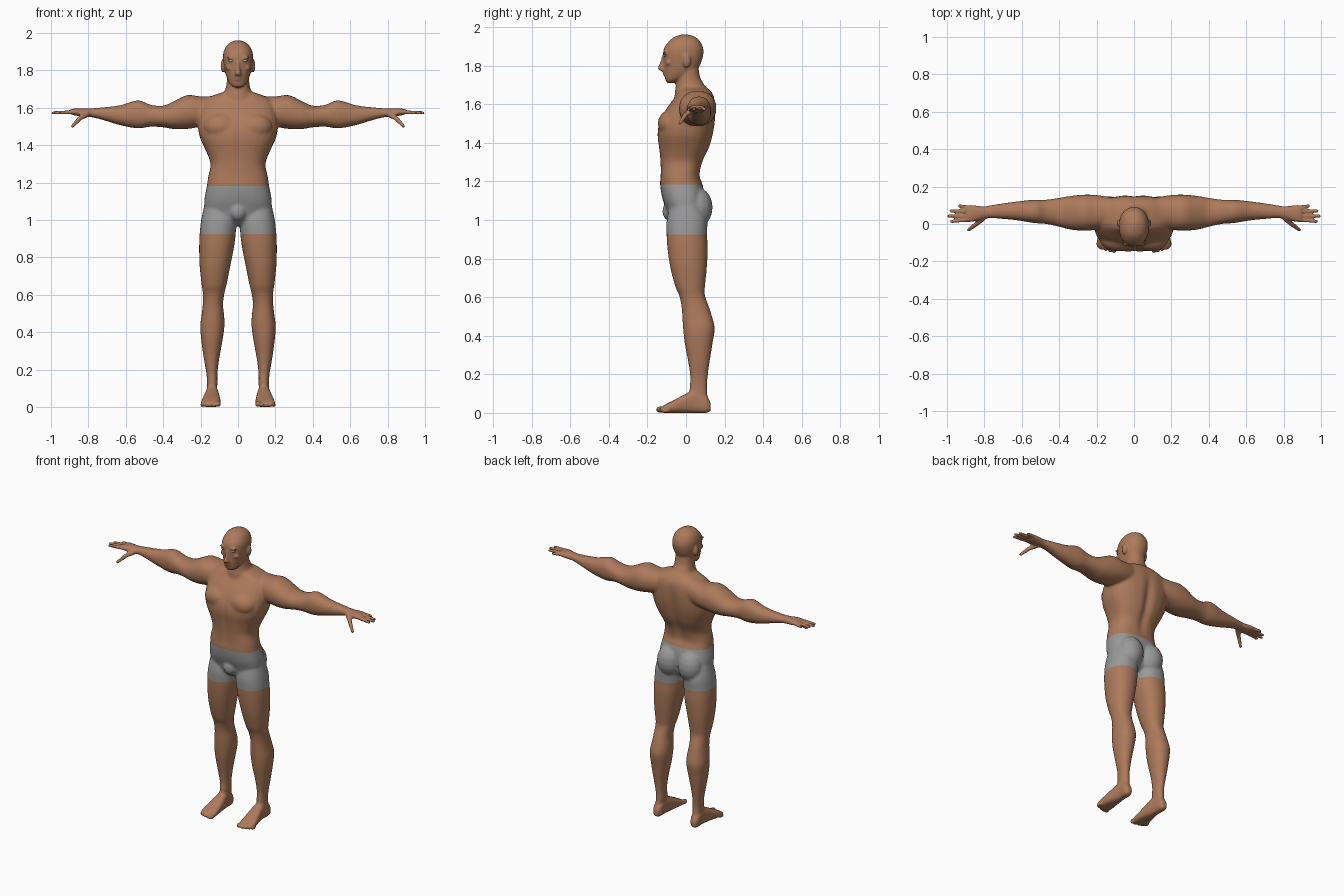
import bpy, bmesh, math
from mathutils import Vector

if "Cube" in bpy.data.objects:
    bpy.data.objects.remove(bpy.data.objects["Cube"])


def material(name, rgb):
    m = bpy.data.materials.new(name)
    m.diffuse_color = (*rgb, 1)
    m.use_nodes = True
    m.node_tree.nodes["Principled BSDF"].inputs["Base Color"].default_value = m.diffuse_color
    return m


skin = material("skin", (0.42, 0.195, 0.105))
cloth = material("grey cloth", (0.32, 0.32, 0.32))
eye_grey = material("eye grey", (0.36, 0.40, 0.40))


def smooth_rows(rows, steps=3):
    """Catmull-Rom interpolation between cross-sections."""
    out, n = [], len(rows)
    for i in range(n - 1):
        p = [rows[max(i - 1, 0)], rows[i], rows[i + 1], rows[min(i + 2, n - 1)]]
        for k in range(steps):
            t = k / steps
            out.append([0.5 * (2 * b + (c - a) * t + (2 * a - 5 * b + 4 * c - d) * t * t
                               + (3 * b - a - 3 * c + d) * t ** 3) for a, b, c, d in zip(*p)])
    return out + [list(rows[-1])]


def skin_rings(bm, rings):
    """Bridge rings of points into a closed shell."""
    rings = [[bm.verts.new(p) for p in ring] for ring in rings]
    n = len(rings[0])
    for a, b in zip(rings, rings[1:]):
        for k in range(n):
            j = (k + 1) % n
            bm.faces.new((a[k], a[j], b[j], b[k]))
    bm.faces.new(rings[0][::-1])
    bm.faces.new(rings[-1])


def loft(bm, rows, axis, side=1, n=2.2, segs=28):
    """Rows are (position, u min, u max, v min, v max) along the axis."""
    rings = []
    for pos, u0, u1, v0, v1 in smooth_rows(rows):
        ring = []
        for k in range(segs):
            a = 2 * math.pi * k / segs
            c, s = math.cos(a), math.sin(a)
            u = (u0 + u1) / 2 + (u1 - u0) / 2 * math.copysign(abs(c) ** (2 / n), c)
            v = (v0 + v1) / 2 + (v1 - v0) / 2 * math.copysign(abs(s) ** (2 / n), s)
            x, y, z = {"x": (pos, u, v), "y": (u, pos, v), "z": (u, v, pos)}[axis]
            ring.append((side * x, y, z))
        rings.append(ring)
    skin_rings(bm, rings)


def ball(bm, center, radii, segs=16, rows=9):
    rings = []
    for i in range(rows):
        a = math.pi * (0.04 + 0.92 * i / (rows - 1))
        rings.append([(center[0] + radii[0] * math.sin(a) * math.cos(b),
                       center[1] + radii[1] * math.sin(a) * math.sin(b),
                       center[2] - radii[2] * math.cos(a))
                      for b in (2 * math.pi * k / segs for k in range(segs))])
    skin_rings(bm, rings)


def digit(bm, start, end, r0, r1, side, segs=10):
    """Tapered finger with rounded ends."""
    a = Vector((side * start[0], *start[1:]))
    b = Vector((side * end[0], *end[1:]))
    d = (b - a).normalized()
    u = d.cross(Vector((0, 0, 1))).normalized()
    w = d.cross(u)
    rings = []
    for p, off, r in ((a, -.9 * r0, .4 * r0), (a, -.5 * r0, .85 * r0), (a, 0, r0),
                      (b, 0, r1), (b, .5 * r1, .85 * r1), (b, .9 * r1, .4 * r1)):
        rings.append([p + d * off + r * (u * math.cos(t) + w * math.sin(t))
                      for t in (2 * math.pi * k / segs for k in range(segs))])
    skin_rings(bm, rings)


def make_object(name, bm, mats):
    bmesh.ops.recalc_face_normals(bm, faces=bm.faces)
    me = bpy.data.meshes.new(name)
    bm.to_mesh(me)
    bm.free()
    for m in mats:
        me.materials.append(m)
    ob = bpy.data.objects.new(name, me)
    bpy.context.collection.objects.link(ob)
    return ob


bm = bmesh.new()

# Torso
torso = [(0.97, .07, -.05, .05), (1.0, .13, -.085, .08), (1.05, .175, -.10, .09),
         (1.11, .18, -.122, .098), (1.18, .167, -.134, .087), (1.23, .16, -.132, .072),
         (1.30, .147, -.133, .087), (1.37, .172, -.140, .12), (1.43, .20, -.148, .138),
         (1.48, .212, -.145, .148), (1.53, .215, -.128, .153), (1.58, .21, -.10, .154),
         (1.62, .20, -.07, .150), (1.65, .17, -.05, .140), (1.675, .11, -.04, .122),
         (1.69, .06, -.03, .10)]
loft(bm, [(z, -w, w, f, b) for z, w, f, b in torso], "z", n=2.5)

# Neck
neck = [(1.60, .10, -.06, .14), (1.66, .085, -.058, .123), (1.70, .067, -.052, .095),
        (1.74, .06, -.047, .073), (1.79, .058, -.04, .065)]
loft(bm, [(z, -w, w, f, b) for z, w, f, b in neck], "z")

# Head
head = [(1.71, .022, -.098, -.06), (1.725, .041, -.106, -.03), (1.75, .056, -.112, .03),
        (1.78, .066, -.115, .06), (1.82, .075, -.117, .08), (1.86, .08, -.119, .09),
        (1.895, .078, -.112, .088), (1.93, .063, -.084, .07), (1.95, .04, -.058, .044),
        (1.961, .012, -.024, .01)]
loft(bm, [(z, -w, w, f, b) for z, w, f, b in head], "z")

# Nose, lips and front bulge
loft(bm, [(1.772, -.012, .012, -.126, -.09), (1.782, -.018, .018, -.147, -.09),
          (1.81, -.011, .011, -.137, -.09), (1.855, -.008, .008, -.122, -.09)], "z")
ball(bm, (0, -.110, 1.768), (.024, .011, .006))
ball(bm, (0, -.109, 1.754), (.020, .011, .006))
ball(bm, (0, -.085, 1.045), (.045, .038, .05))

arm = [(.10, -.0, .14, 1.52, 1.665), (.20, -.03, .155, 1.50, 1.661), (.27, -.036, .157, 1.487, 1.669),
       (.34, -.03, .15, 1.486, 1.637), (.40, -.015, .14, 1.496, 1.611), (.47, 0, .13, 1.499, 1.617),
       (.535, .005, .13, 1.490, 1.641), (.63, .02, .12, 1.507, 1.614), (.74, .03, .105, 1.54, 1.601),
       (.80, .03, .095, 1.552, 1.597), (.84, .018, .098, 1.555, 1.597), (.875, .010, .102, 1.56, 1.596),
       (.895, .012, .10, 1.566, 1.592)]
leg = [(.06, .115, .168, .03, .115), (.12, .11, .166, .018, .11), (.18, .11, .169, .022, .112),
       (.26, .10, .183, .012, .122), (.36, .082, .197, -.007, .138), (.435, .072, .202, -.015, .149),
       (.49, .074, .195, -.019, .138), (.55, .08, .188, -.023, .119), (.61, .072, .188, -.036, .098),
       (.65, .062, .194, -.054, .098), (.75, .042, .205, -.081, .108), (.85, .022, .208, -.096, .113),
       (.93, .012, .205, -.101, .109), (1.0, .010, .197, -.10, .11), (1.08, .03, .18, -.08, .08)]
foot = [(-.135, .10, .185, .004, .026), (-.11, .092, .198, 0, .042), (-.05, .095, .190, 0, .073),
        (0, .10, .179, 0, .10), (.05, .107, .171, 0, .12), (.105, .111, .169, 0, .09),
        (.128, .125, .156, .01, .05)]
fingers = [(.088, .942, .097), (.066, .986, .070), (.044, .999, .042), (.022, .985, .014)]

for s in (1, -1):
    loft(bm, arm, "x", s)
    loft(bm, leg, "z", s)
    loft(bm, foot, "y", s, n=2.6)
    # Fingers and thumb
    for y0, x1, y1 in fingers:
        digit(bm, (.875, y0, 1.578), (x1 - .007, y1, 1.573), .0112, .009, s)
    digit(bm, (.80, .04, 1.572), (.845, -.002, 1.545), .018, .013, s)
    digit(bm, (.845, -.002, 1.545), (.885, -.032, 1.502), .013, .0095, s)
    # Toes
    for k in range(5):
        r = .017 if k == 0 else .0115
        ball(bm, (s * (.107 + .021 * k), -.134 + .0018 * k * k, r), (r * .9, .022, r))
    # Chest muscles and buttocks
    ball(bm, (s * .09, -.08, 1.50), (.095, .067, .07))
    ball(bm, (s * .078, .056, 1.065), (.085, .083, .105))
    # Ears, brows and cheekbones
    ball(bm, (s * .080, .004, 1.825), (.013, .020, .036))
    ball(bm, (s * .034, -.107, 1.868), (.026, .012, .007))
    ball(bm, (s * .045, -.088, 1.815), (.022, .018, .014))

# Fuse all parts into one skin
body = make_object("body", bm, [skin, cloth])
bpy.context.view_layer.objects.active = body
body.select_set(True)
fuse = body.modifiers.new("fuse", "REMESH")
fuse.mode = "VOXEL"
fuse.voxel_size = 0.007
bpy.ops.object.modifier_apply(modifier="fuse")

# Soften the joins, more on trunk and limbs than on hands, feet and face
group = body.vertex_groups.new(name="trunk")
group.add([v.index for v in body.data.vertices
           if abs(v.co.x) < .80 and .09 < v.co.z < 1.71], 1.0, "REPLACE")
for name, count, vg in (("all_over", 1, ""), ("trunk_only", 10, "trunk")):
    soft = body.modifiers.new(name, "SMOOTH")
    soft.factor = 0.5
    soft.iterations = count
    soft.vertex_group = vg
    bpy.ops.object.modifier_apply(modifier=name)

# Spine furrow and breastbone line
bm = bmesh.new()
bm.from_mesh(body.data)
for v in bm.verts:
    x, y, z = v.co
    if 1.2 < z < 1.64 and abs(x) < .15:
        h = math.sin(math.pi * (z - 1.2) / .44)
        if y > .03:
            v.co.y -= .016 * h * math.exp(-(x / .028) ** 2)
        elif y < -.04:
            v.co.y += .006 * h * math.exp(-(x / .015) ** 2)

# Shorts: clean edges at waist and hem
WAIST, HEM = 1.183, 0.925
for z in (WAIST, HEM):
    faces = [f for f in bm.faces if abs(f.calc_center_median().z - z) < .03]
    edges = {e for f in faces for e in f.edges}
    verts = {v for f in faces for v in f.verts}
    bmesh.ops.bisect_plane(bm, geom=list(verts) + list(edges) + faces,
                           plane_co=(0, 0, z), plane_no=(0, 0, 1))
for f in bm.faces:
    f.smooth = True
    f.material_index = 1 if HEM < f.calc_center_median().z < WAIST else 0
bm.to_mesh(body.data)
bm.free()

# Eyes
for s, name in ((1, "left_eye"), (-1, "right_eye")):
    bm = bmesh.new()
    ball(bm, (s * .035, -.107, 1.852), (.016, .008, .007))
    for f in bm.faces:
        f.smooth = True
    make_object(name, bm, [eye_grey])
